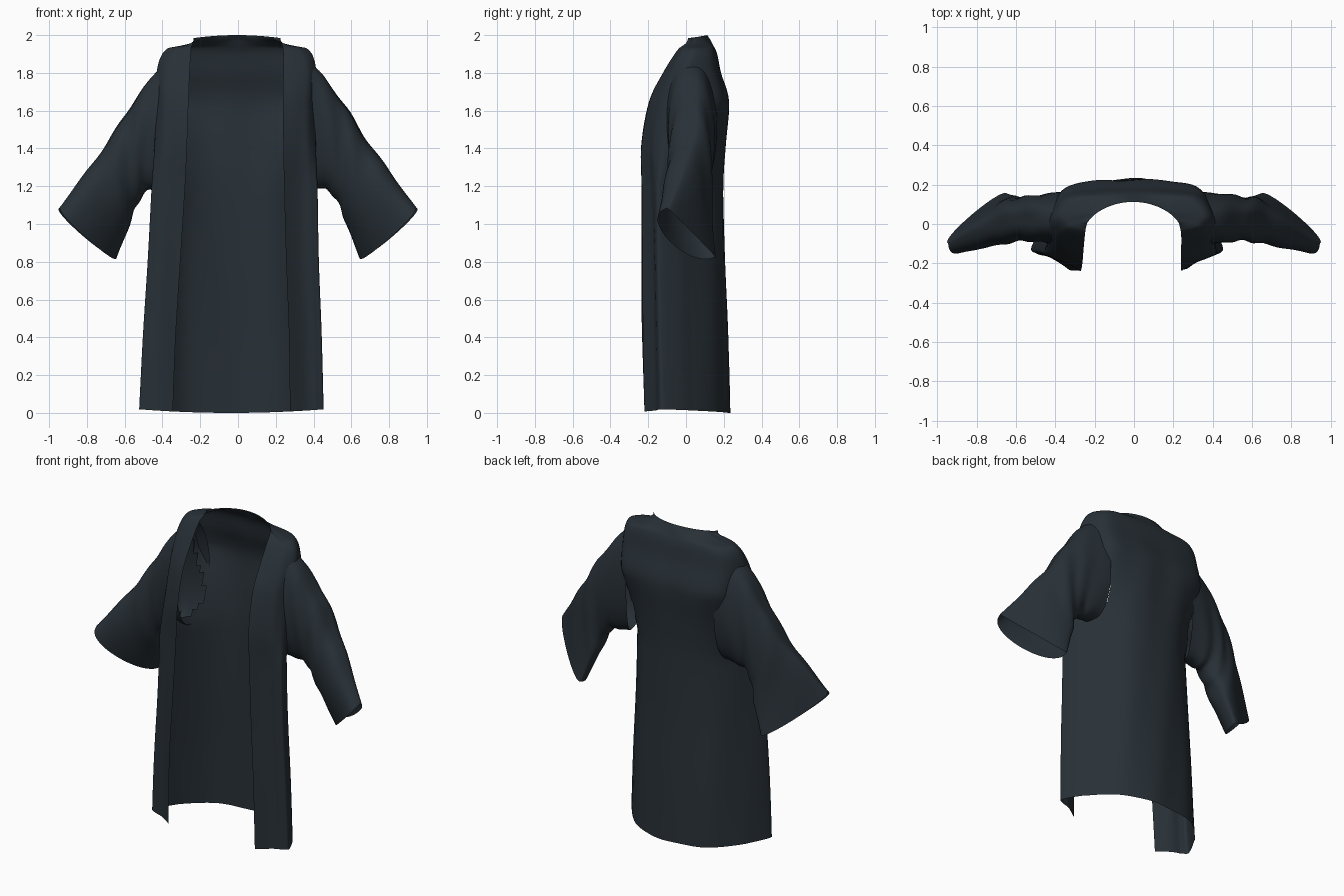
import bpy, bmesh, math
from mathutils import Vector

if "Cube" in bpy.data.objects:
    bpy.data.objects.remove(bpy.data.objects["Cube"])

cloth = bpy.data.materials.new("dark_cloth")
cloth.diffuse_color = (0.021, 0.030, 0.038, 1)
cloth.use_nodes = True
cloth.node_tree.nodes["Principled BSDF"].inputs["Base Color"].default_value = cloth.diffuse_color


def spline(pts, n):
    """Catmull-Rom through tuples of any length, n steps per span."""
    p = [pts[0]] + list(pts) + [pts[-1]]
    out = []
    for i in range(1, len(p) - 2):
        for s in range(n):
            t = s / n
            out.append([0.5 * (2 * b + (c - a) * t + (2 * a - 5 * b + 4 * c - d) * t * t
                               + (3 * b - a - 3 * c + d) * t ** 3)
                        for a, b, c, d in zip(p[i - 1], p[i], p[i + 1], p[i + 2])])
    return out + [list(pts[-1])]


def loft(name, rows, closed, drop=None):
    """Skin a list of point rows; drop(centre) removes faces."""
    bm = bmesh.new()
    grid = [[bm.verts.new(p) for p in row] for row in rows]
    n = len(rows[0])
    for a, b in zip(grid, grid[1:]):
        for i in range(n if closed else n - 1):
            j = (i + 1) % n
            bm.faces.new((a[i], a[j], b[j], b[i]))
    if drop:
        gone = [f for f in bm.faces if drop(f.calc_center_median())]
        bmesh.ops.delete(bm, geom=gone, context='FACES')
    bmesh.ops.recalc_face_normals(bm, faces=bm.faces)
    me = bpy.data.meshes.new(name)
    bm.to_mesh(me)
    bm.free()
    ob = bpy.data.objects.new(name, me)
    bpy.context.collection.objects.link(ob)
    me.materials.append(cloth)
    for f in me.polygons:
        f.use_smooth = True
    return ob


def mix(a, b, t):
    t = min(1, max(0, t))
    return [[u + (v - u) * t for u, v in zip(p, q)] for p, q in zip(a, b)]


# Robe body: z, x shift, opening half width, half width, front y, back y
levels = [
    (0.00, -.035, .310, .485, -.220, .232),
    (0.40, -.030, .300, .470, -.228, .222),
    (0.80, -.025, .280, .450, -.232, .208),
    (1.20, -.018, .262, .436, -.236, .202),
    (1.42, -.015, .255, .425, -.236, .212),
    (1.65, -.012, .250, .425, -.192, .226),
    (1.80, -.008, .248, .422, -.120, .185),
    (1.90, -.005, .245, .395, -.060, .165),
    (1.95, -.005, .240, .335, -.020, .142),
    (1.98, -.005, .235, .265, .000, .126),
    (2.00, -.005, .230, .230, .010, .112),
]
# Rounded neckline arch at the very top
arch = [(.230, .01), (.218, .025), (.198, .045), (.165, .068), (.12, .09), (.06, .107)]
rows = []
for z, sh, e, w, yf, yb in spline(levels, 6):
    d = yb - yf
    boxy = [(e, yf), ((e + w) / 2, yf + .08 * d), (w - .03, yf + .18 * d),
            (w, yf + .45 * d), (w - .07, yb - .13 * d), (w * .45, yb - .02 * d)]
    # Below the arms the sides slant inward towards the back
    wedge = [(e, yf), ((e + w) / 2, yf + .12 * d), (w - .025, yf + .16 * d),
             (w, yf + .24 * d), (w * .8, yf + .60 * d), (w * .48, yb - .10 * d)]
    half = mix(wedge, boxy, (z - 1.2) / .45)
    half = mix(half, arch, (z - 1.94) / .06)
    ring = half + [(0, yb)] + [(-x, y) for x, y in reversed(half)]
    row = []
    for x, y in spline(ring, 6):
        fade = min(1, max(0, (1.9 - z) / .3))
        fold = .006 * math.sin(19 * x + 1.5 * z) * math.cos(2.2 * z + 5 * x) * fade
        row.append((x + sh, y + fold * (1 if y > 0 else -1),
                    z - .3 * x * x * max(0, (z - 1.93) / .07) + .08 * x * x * (1 - z / 2)))
    rows.append(row)


def armhole(c):
    return abs(c.x) > .3 and ((c.y - .03) / .1) ** 2 + ((c.z - 1.53) / .27) ** 2 < 1


loft("robe_body", rows, False, armhole)

# Wide sleeves: rings given by top, bottom, front offset, back offset
rings = [
    (.370, .03, 1.87, .360, .04, 1.20, .01, -.140, .00, -.05, .130, .00),
    (.455, .03, 1.78, .430, .05, 1.19, .01, -.135, .00, .00, .115, .00),
    (.560, .03, 1.63, .485, .06, 1.17, .01, -.130, .00, .02, .095, .02),
    (.670, .02, 1.46, .535, .08, 1.10, .00, -.140, -.01, .02, .080, .01),
    (.800, -.03, 1.28, .575, .12, 1.00, -.01, -.140, -.03, .02, .055, .00),
    (.945, -.10, 1.085, .645, .155, .825, -.01, -.115, -.045, .03, .020, -.015),
]
for side, name in ((1, "right_sleeve"), (-1, "left_sleeve")):
    rows = []
    fine = spline(rings, 8)
    for k, r in enumerate(fine):
        u = k / (len(fine) - 1)
        top, low, front, back = (Vector(r[i:i + 3]) for i in (0, 3, 6, 9))
        mid, axis = (top + low) / 2, (top - low) / 2
        row = []
        for i in range(40):
            a = math.tau * i / 40
            s = math.sin(a)
            p = mid + axis * math.cos(a) + (back if s > 0 else front) * abs(s) ** .8
            # Diagonal drape wrinkles, strongest mid-sleeve
            wr = .006 * math.sin(22 * u + 3 * math.cos(a) + side) * math.sin(math.pi * u)
            p += (p - mid).normalized() * wr
            row.append((side * p.x, p.y, p.z))
        rows.append(row)
    loft(name, rows, True)
